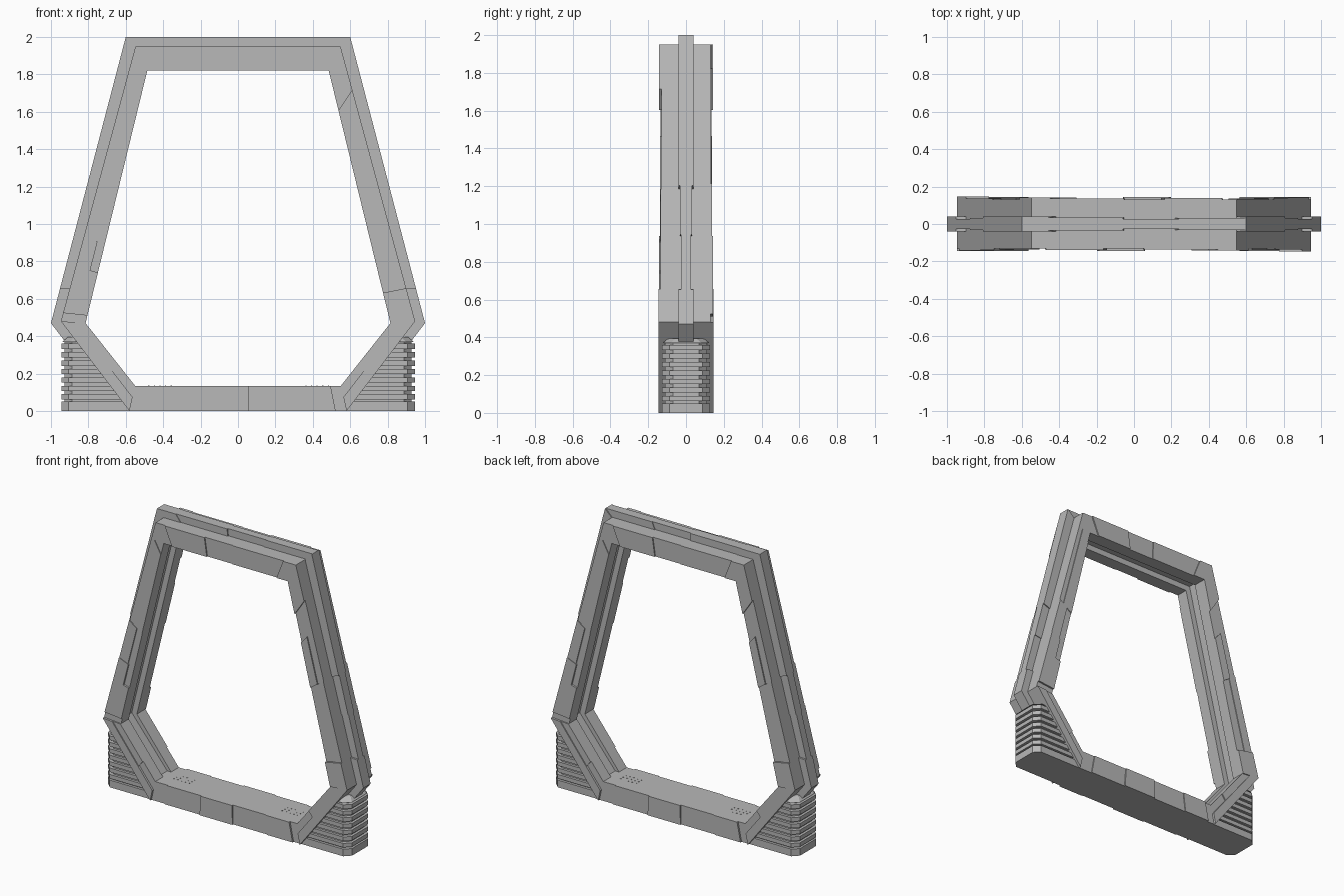
import bpy
import bmesh
from mathutils import Vector

cube = bpy.data.objects.get("Cube")
if cube:
    bpy.data.objects.remove(cube, do_unlink=True)

grey = bpy.data.materials.new("stone_grey")
grey.use_nodes = True
COLOUR = (0.48, 0.48, 0.48, 1)
grey.diffuse_color = COLOUR
grey.node_tree.nodes["Principled BSDF"].inputs["Base Color"].default_value = COLOUR


def finish(name, bm):
    bmesh.ops.recalc_face_normals(bm, faces=bm.faces)
    mesh = bpy.data.meshes.new(name)
    bm.to_mesh(mesh)
    bm.free()
    mesh.materials.append(grey)
    obj = bpy.data.objects.new(name, mesh)
    bpy.context.collection.objects.link(obj)
    return obj


def loft(bm, low, high):
    """Closed solid between two matching outlines."""
    a = [bm.verts.new(p) for p in low]
    b = [bm.verts.new(p) for p in high]
    bm.faces.new(a)
    bm.faces.new(b)
    for i in range(len(a)):
        j = (i + 1) % len(a)
        bm.faces.new((a[i], a[j], b[j], b[i]))


def mirrored(half):
    """Hexagon from its right half, listed from the base upwards."""
    pts = half + [(-x, z) for x, z in reversed(half)]
    return [Vector(p) for p in pts]


def slab(bm, quad, y0, y1):
    loft(bm, [(x, y0, z) for x, z in quad], [(x, y1, z) for x, z in quad])


def ring(name, outer, inner, y0, y1):
    bm = bmesh.new()
    rows = [[bm.verts.new((p[0], y, p[1])) for p in poly]
            for poly, y in ((outer, y0), (outer, y1), (inner, y1), (inner, y0))]
    for i in range(len(outer)):
        j = (i + 1) % len(outer)
        for k in range(4):
            r, s = rows[k], rows[(k + 1) % 4]
            bm.faces.new((r[i], r[j], s[j], s[i]))
    return finish(name, bm)


def span(outer, inner, seg, t0, t1, u0=0, u1=1):
    """Part of one frame side: t runs along it, u from outside to inside."""
    n = (seg + 1) % len(outer)

    def at(t, u):
        return outer[seg].lerp(outer[n], t).lerp(inner[seg].lerp(inner[n], t), u)
    return [at(t0, u0), at(t1, u0), at(t1, u1), at(t0, u1)]


BODY = mirrored([(0.58, 0), (0.947, 0.48), (0.548, 1.95)])
INNER = mirrored([(0.55, 0.135), (0.815, 0.47), (0.485, 1.82)])
GROOVE = mirrored([(0.58, 0.135), (0.855, 0.47), (0.515, 1.86)])
RIDGE = mirrored([(0.64, 0), (1, 0.47), (0.6, 2)])
# Side numbers around the hexagon
R_LOW, R_SIDE, TOP, L_SIDE, L_LOW, BASE = range(6)

# Main frame: two cheeks with a recessed core between them
ring("front_cheek", BODY, INNER, -0.13, -0.045)
ring("back_cheek", BODY, INNER, 0.045, 0.13)
ring("frame_core", BODY, GROOVE, -0.045, 0.045)

# Outer ridge, in lengths of varying width
bm = bmesh.new()
side_widths = [(0, 0.12, 0.04), (0.12, 0.31, 0.027), (0.31, 0.48, 0.032), (0.48, 1, 0.04)]
for t0, t1, w in side_widths:
    slab(bm, span(RIDGE, BODY, R_SIDE, t0, t1), -w, w)
    slab(bm, span(RIDGE, BODY, L_SIDE, 1 - t1, 1 - t0), -w, w)
for t0, t1, w in [(0, 0.3, 0.033), (0.3, 0.55, 0.028), (0.55, 0.88, 0.036), (0.88, 1, 0.04)]:
    slab(bm, span(RIDGE, BODY, TOP, t0, t1), -w, w)
for seg in (R_LOW, L_LOW):
    slab(bm, span(RIDGE, BODY, seg, 0, 1), -0.04, 0.04)
finish("outer_ridge", bm)

# Armour plates: side, start, end, outside, inside, reach from the centre plane
PLATES = [
    (R_SIDE, 0.84, 1, 0, 1, 0.143), (R_SIDE, 0.48, 0.7, 0.45, 1, 0.138),
    (R_SIDE, 0.12, 0.48, 0, 0.5, 0.135), (R_SIDE, 0, 0.12, 0, 1, 0.146),
    (L_SIDE, 0.06, 0.5, 0.3, 1, 0.135), (L_SIDE, 0.5, 0.69, 0, 0.6, 0.138),
    (L_SIDE, 0.8, 0.97, 0, 1, 0.142), (L_SIDE, 0.69, 0.8, 0, 0.65, 0.142),
    (TOP, 0, 0.09, 0, 1, 0.143), (TOP, 0.09, 0.45, 0, 1, 0.135),
    (TOP, 0.65, 0.93, 0, 1, 0.138),
    (R_LOW, 0, 1, 0, 0.55, 0.145), (R_LOW, 0.35, 1, 0.55, 1, 0.138),
    (L_LOW, 0, 1, 0, 0.55, 0.145), (L_LOW, 0, 0.65, 0.55, 1, 0.138),
    (BASE, 0.09, 0.33, 0, 1, 0.137), (BASE, 0.33, 0.55, 0, 1, 0.145),
    (BASE, 0.55, 0.78, 0, 1, 0.136), (BASE, 0.78, 0.95, 0, 1, 0.142),
]
for face, name in ((-1, "front_plates"), (1, "back_plates")):
    bm = bmesh.new()
    for seg, t0, t1, u0, u1, reach in PLATES:
        quad = [(-face * x, z) for x, z in span(BODY, INNER, seg, t0, t1, u0, u1)]
        slab(bm, quad, face * 0.12, face * reach)
    finish(name, bm)


# Ribbed feet with chamfered outer corners
def foot_outline(side, z, inset):
    x_in = 0.53 + z * 0.76
    x_out, w, c = 0.945 - inset, 0.128 - inset, 0.04
    plan = [(x_in, -w), (x_out - c, -w), (x_out, c - w),
            (x_out, w - c), (x_out - c, w), (x_in, w)]
    return [(side * x, y, z) for x, y in plan]


PITCH = 0.045
for side, name in ((1, "left_foot"), (-1, "right_foot")):
    bm = bmesh.new()
    loft(bm, foot_outline(side, 0, 0), foot_outline(side, 0.05, 0))
    loft(bm, foot_outline(side, 0.05, 0.018), foot_outline(side, 0.37, 0.018))
    for i in range(7):
        z = 0.062 + i * PITCH
        loft(bm, foot_outline(side, z, 0), foot_outline(side, z + 0.028, 0))
    loft(bm, foot_outline(side, 0.37, 0.005), foot_outline(side, 0.395, 0.035))
    finish(name, bm)

# Small studs on the sill and under the base
bm = bmesh.new()
for side in (-1, 1):
    for i in range(5):
        for j in range(3):
            x, y = side * (0.36 + i * 0.03), (j - 1) * 0.03
            quad = [(x + a, y + b) for a, b in ((0, 0), (0.006, 0), (0.006, 0.006), (0, 0.006))]
            loft(bm, [(a, b, 0.13) for a, b in quad], [(a, b, 0.137) for a, b in quad])
finish("sill_studs", bm)
